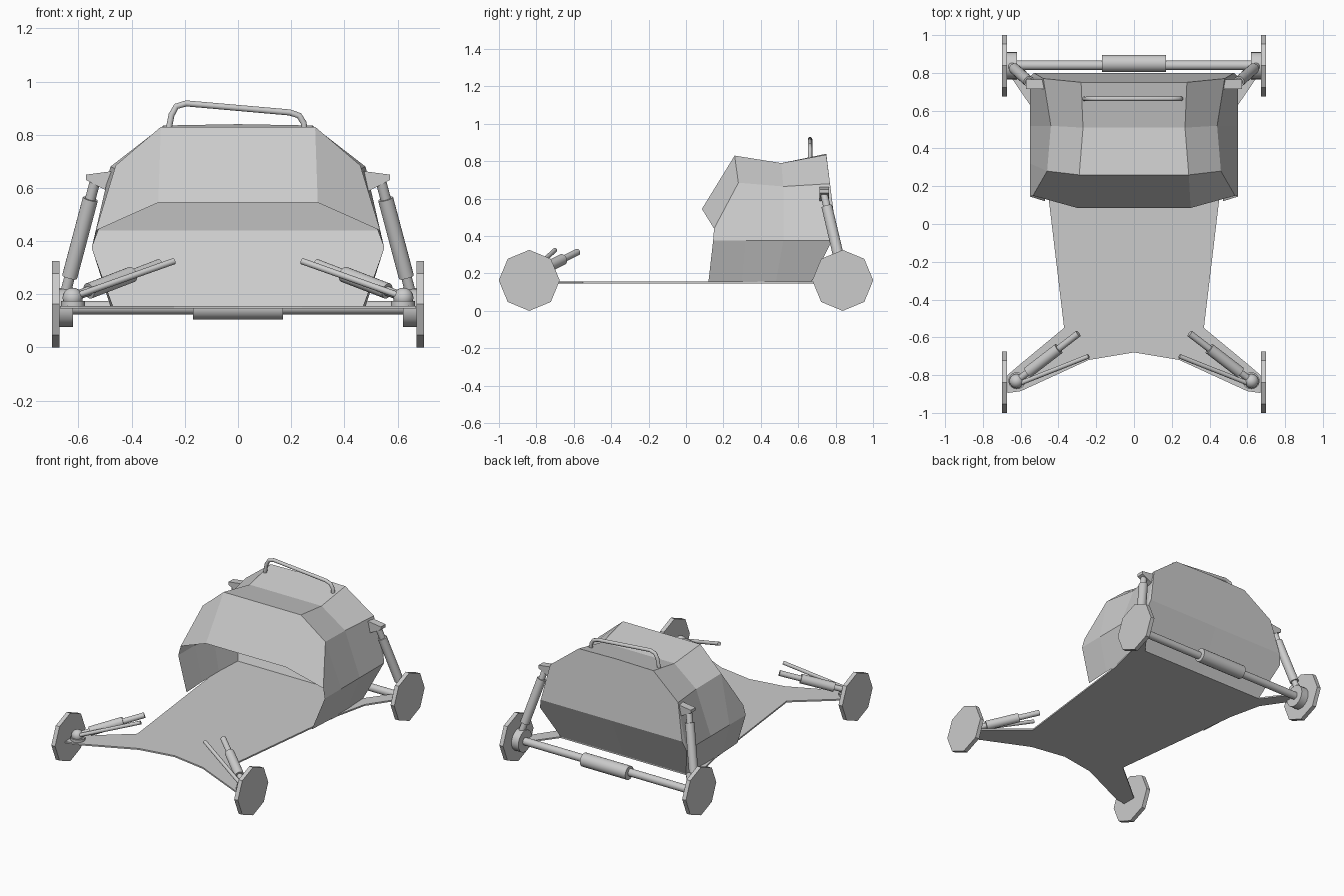
import bpy, bmesh, math
from mathutils import Vector

if "Cube" in bpy.data.objects:
    bpy.data.objects.remove(bpy.data.objects["Cube"])

GREY = (0.6, 0.6, 0.6, 1)
mat = bpy.data.materials.new("light_grey")
mat.use_nodes = True
mat.diffuse_color = GREY
mat.node_tree.nodes["Principled BSDF"].inputs["Base Color"].default_value = GREY


def finish(obj, smooth=False):
    obj.data.materials.append(mat)
    bpy.ops.object.select_all(action='DESELECT')
    obj.select_set(True)
    bpy.context.view_layer.objects.active = obj
    if smooth:
        bpy.ops.object.shade_smooth_by_angle(angle=math.radians(40))
    return obj


def mesh_object(name, bm):
    mesh = bpy.data.meshes.new(name)
    bm.to_mesh(mesh)
    bm.free()
    obj = bpy.data.objects.new(name, mesh)
    bpy.context.collection.objects.link(obj)
    return finish(obj)


def rod(name, a, b, radius, sides=20):
    """Cylinder between two points."""
    a, b = Vector(a), Vector(b)
    d = b - a
    bpy.ops.mesh.primitive_cylinder_add(vertices=sides, radius=radius, depth=d.length, location=(a + b) / 2)
    obj = bpy.context.object
    obj.rotation_euler = d.to_track_quat('Z', 'Y').to_euler()
    obj.name = name
    return finish(obj, sides > 8)


def damper(name, a, b, radius, sleeve_radius, start, end):
    """Thin shaft with a thicker sleeve over part of its length."""
    a, b = Vector(a), Vector(b)
    rod(name + "_shaft", a, b, radius)
    rod(name + "_sleeve", a.lerp(b, start), a.lerp(b, end), sleeve_radius)


def prism(name, points, offset):
    """Flat polygon pushed along an offset."""
    bm = bmesh.new()
    face = bm.faces.new([bm.verts.new(p) for p in points])
    ext = bmesh.ops.extrude_face_region(bm, geom=[face])
    bmesh.ops.translate(bm, vec=offset, verts=[v for v in ext["geom"] if isinstance(v, bmesh.types.BMVert)])
    bmesh.ops.recalc_face_normals(bm, faces=bm.faces)
    return mesh_object(name, bm)


# Floor plate with four tapered arms
half = [(0, -.68), (.24, -.72), (.60, -.885), (.67, -.895), (.67, -.80), (.60, -.74), (.37, -.55),
        (.45, .12), (.48, .38), (.53, .60), (.66, .79), (.66, .86), (.61, .86), (.47, .67)]
outline = half + [(-x, y) for x, y in reversed(half[1:])]
prism("floor_plate", [(x, y, .147) for x, y in outline], (0, 0, .01))

# Open-fronted cabin shell: rows run from centre to sill, mirrored in x
rows = [
    [(0, .085, .545), (.30, .085, .545), (.535, .15, .44), (.55, .145, .375), (.47, .12, .155)],
    [(0, .26, .83), (.29, .26, .83), (.46, .28, .685), (.55, .32, .375), (.48, .30, .155)],
    [(0, .51, .79), (.27, .51, .79), (.44, .52, .665), (.55, .52, .375), (.48, .48, .155)],
    [(0, .75, .84), (.28, .75, .835), (.48, .77, .68), (.55, .78, .375), (.47, .67, .155)],
]
bm = bmesh.new()
for s in (1, -1):
    grid = [[bm.verts.new((s * x, y, z)) for x, y, z in row] for row in rows]
    for r0, r1 in zip(grid, grid[1:]):
        for i in range(len(r0) - 1):
            quad = [r0[i], r0[i + 1], r1[i + 1], r1[i]]
            bm.faces.new(quad if s > 0 else quad[::-1])
    # Rear wall: sloped upper panel, inward-leaning lower panel
    top, roof, shoulder, waist, sill = grid[-1]
    belt = bm.verts.new((s * .53, .80, .44))
    mid = bm.verts.new((0, .80, .44))
    base = bm.verts.new((0, .67, .155))
    for f in ([top, roof, shoulder, belt, mid], [shoulder, waist, belt], [mid, belt, waist, sill, base]):
        bm.faces.new(f)
bmesh.ops.remove_doubles(bm, verts=bm.verts, dist=.001)
bmesh.ops.recalc_face_normals(bm, faces=bm.faces)
mesh_object("cabin_shell", bm)

# Bent grab bar on the roof
curve = bpy.data.curves.new("roof_bar", 'CURVE')
curve.dimensions = '3D'
curve.bevel_depth = .012
curve.bevel_resolution = 3
curve.use_fill_caps = True
path = [(-.262, .815), (-.25, .875), (-.232, .907), (-.195, .918), (.195, .884), (.23, .872), (.247, .845), (.25, .81)]
spline = curve.splines.new('POLY')
spline.points.add(len(path) - 1)
for p, (x, z) in zip(spline.points, path):
    p.co = (x, .663, z, 1)
bar = bpy.data.objects.new("roof_bar", curve)
bpy.context.collection.objects.link(bar)
bpy.context.view_layer.objects.active = bar
bpy.ops.object.select_all(action='DESELECT')
bar.select_set(True)
bpy.ops.object.convert(target='MESH')
finish(bpy.context.object, True)

# Rear axle with motor housing
rod("rear_axle", (-.63, .84, .15), (.63, .84, .15), .025)
rod("axle_housing", (-.17, .85, .15), (.17, .85, .15), .045)

for s, side in ((1, "left"), (-1, "right")):
    # Thin eight-sided wheels
    for end, y in (("front", -.838), ("rear", .838)):
        rod(f"{end}_{side}_wheel", (s * .672, y, .163), (s * .70, y, .163), .163, 8)

    # Rear hub, strut and its wedge bracket
    rod(f"rear_{side}_hub", (s * .62, .838, .15), (s * .675, .838, .15), .073)
    damper(f"rear_{side}_strut", (s * .648, .835, .21), (s * .535, .735, .635), .02, .029, .13, .82)
    prism(f"rear_{side}_bracket",
          [(s * .46, .715, .665), (s * .572, .715, .65), (s * .572, .715, .63), (s * .485, .715, .585)],
          (0, .05, 0))

    # Front ball joint with damper and steering rod
    rod(f"front_{side}_pivot", (s * .62, -.83, .157), (s * .62, -.83, .175), .045)
    bpy.ops.mesh.primitive_uv_sphere_add(segments=16, ring_count=10, radius=.038, location=(s * .622, -.832, .187))
    bpy.context.object.name = f"front_{side}_ball"
    finish(bpy.context.object, True)
    damper(f"front_{side}_damper", (s * .62, -.83, .19), (s * .295, -.58, .315), .018, .03, .18, .68)
    rod(f"front_{side}_steering_rod", (s * .62, -.85, .19), (s * .24, -.70, .325), .012)
